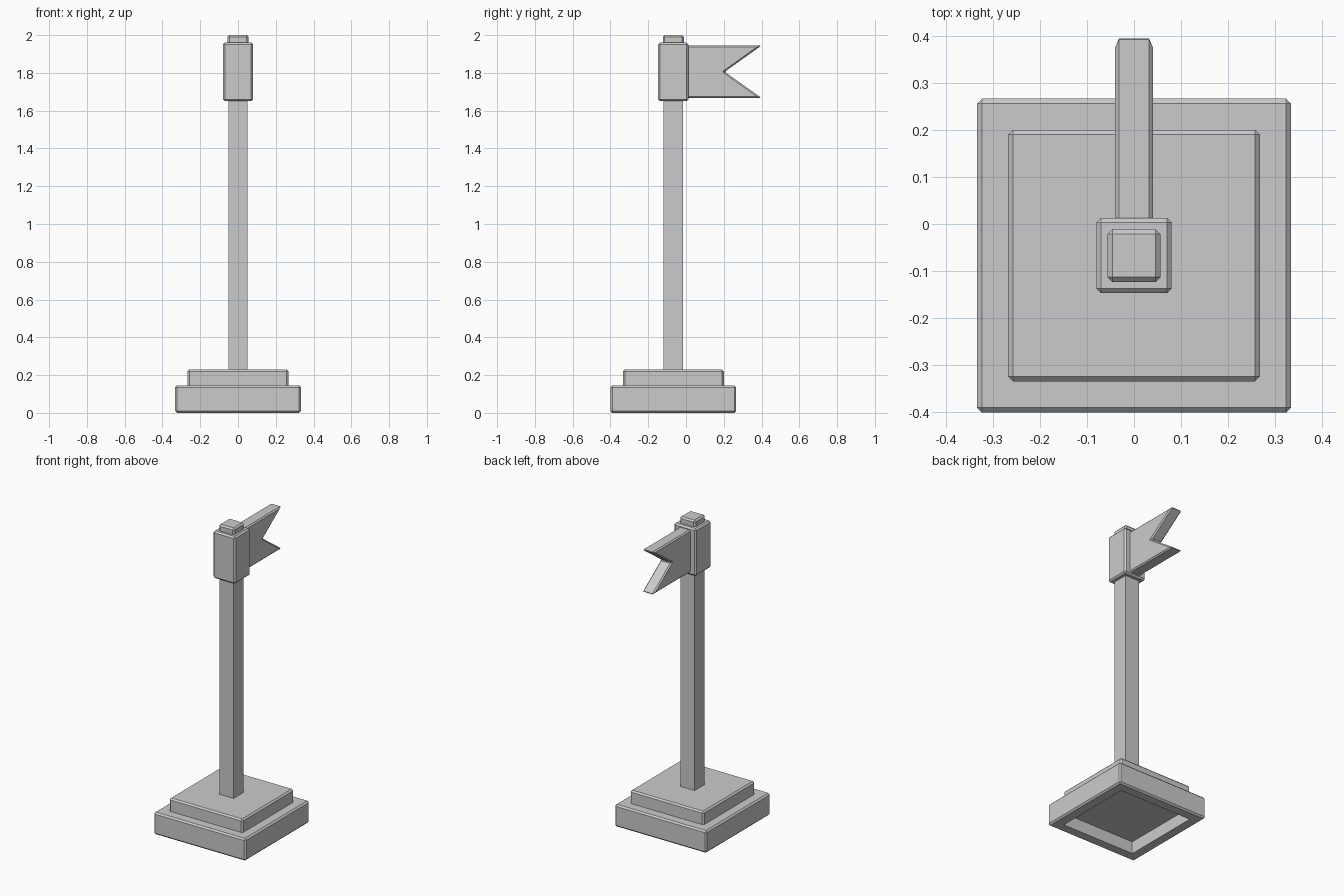
import bpy, bmesh

if "Cube" in bpy.data.objects:
    bpy.data.objects.remove(bpy.data.objects["Cube"])

CY = -0.067  # y of the pole and plinth axis


def finish(name, bm, bevel):
    bmesh.ops.recalc_face_normals(bm, faces=bm.faces)
    me = bpy.data.meshes.new(name)
    bm.to_mesh(me)
    bm.free()
    ob = bpy.data.objects.new(name, me)
    bpy.context.collection.objects.link(ob)
    if bevel:
        m = ob.modifiers.new("chamfer", 'BEVEL')
        m.width, m.segments, m.limit_method = bevel, 1, 'ANGLE'
    return ob


def box(name, half, z0, z1, bevel=0.0):
    bm = bmesh.new()
    bmesh.ops.create_cube(bm, size=1)
    for v in bm.verts:
        v.co = (v.co.x * 2 * half, v.co.y * 2 * half + CY, z0 if v.co.z < 0 else z1)
    return finish(name, bm, bevel)


# Lower plinth, hollow underneath
plinth = box("lower_plinth", 0.333, 0.005, 0.145, 0.01)
for v in plinth.data.vertices:
    v.co.z = max(v.co.z, 0.0) if v.co.z > 0.1 else 0.0
cutter = box("hollow_cutter", 0.265, -0.1, 0.08)
cutter.hide_render = True
cutter.hide_viewport = True
cut = plinth.modifiers.new("hollow", 'BOOLEAN')
cut.object, cut.operation, cut.solver = cutter, 'DIFFERENCE', 'EXACT'

# Upper step, post, collar and cap
box("upper_step", 0.267, 0.10, 0.23, 0.01)
box("post", 0.051, 0.20, 1.70)
box("collar", 0.08, 1.65, 1.96, 0.01)
box("cap", 0.056, 1.93, 2.0, 0.01)

# Swallow-tailed flag pointing backwards
bm = bmesh.new()
profile = [(-0.02, 1.667), (0.40, 1.667), (0.205, 1.806), (0.40, 1.945), (-0.02, 1.945)]
face = bm.faces.new([bm.verts.new((-0.04, y, z)) for y, z in profile])
side = bmesh.ops.extrude_face_region(bm, geom=[face])["geom"]
bmesh.ops.translate(bm, vec=(0.08, 0, 0),
                    verts=[g for g in side if isinstance(g, bmesh.types.BMVert)])
finish("flag", bm, 0.008)
